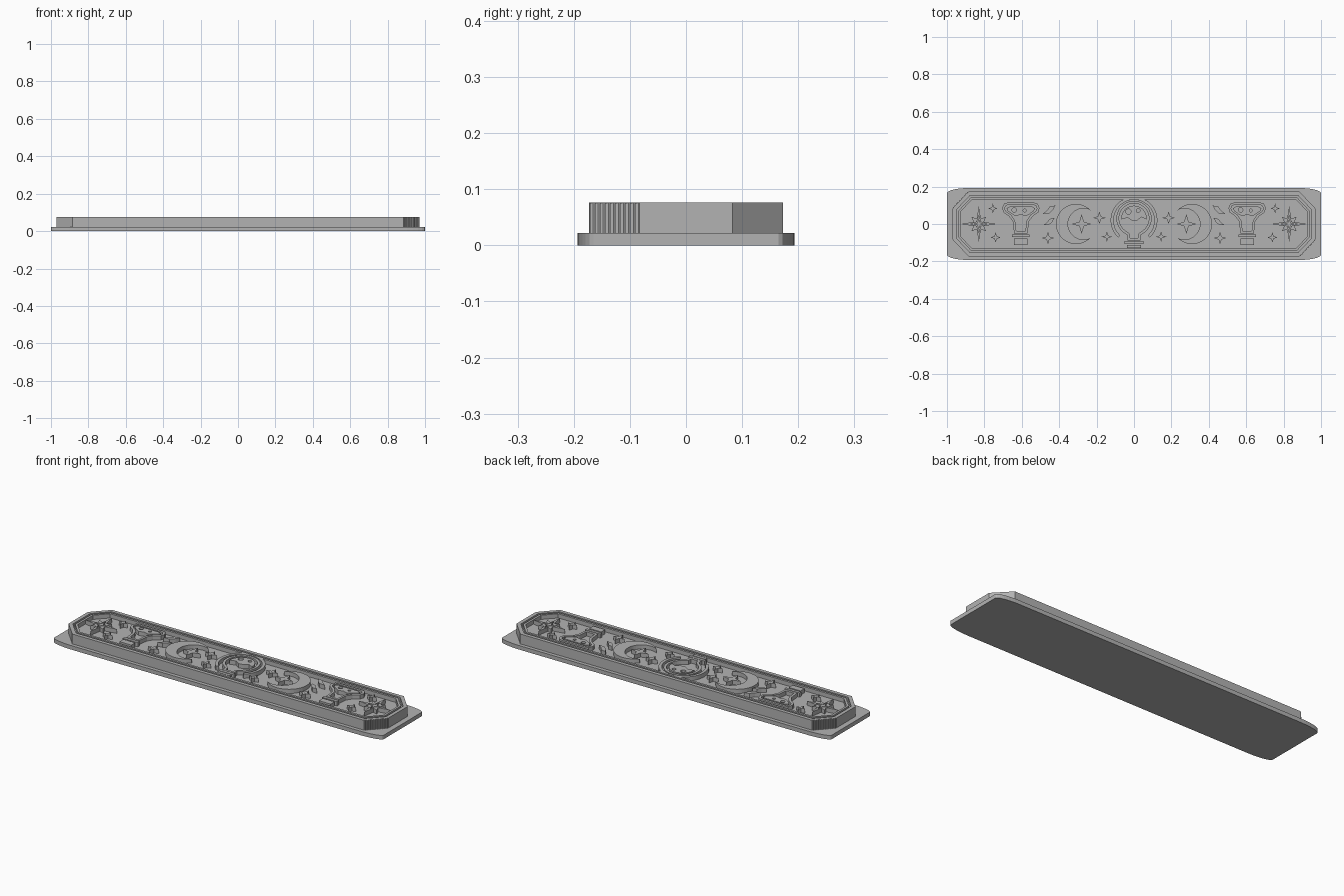
import bpy, bmesh
from math import sin, cos, pi, radians
from mathutils import Vector

cube = bpy.data.objects.get("Cube")
if cube:
    bpy.data.objects.remove(cube)

BASE, FLOOR, TOP = 0.022, 0.053, 0.076

grey = bpy.data.materials.new("plain grey")
grey.use_nodes = True
grey.diffuse_color = (0.45, 0.45, 0.45, 1)
grey.node_tree.nodes["Principled BSDF"].inputs["Base Color"].default_value = (0.45, 0.45, 0.45, 1)


def plate(name, loops, z0=FLOOR - 0.002, z1=TOP):
    """Extrude a flat outline; further loops are holes."""
    bm = bmesh.new()
    edges = []
    for loop in loops:
        verts = [bm.verts.new((x, y, z0)) for x, y in loop]
        edges += [bm.edges.new((v, verts[i - 1])) for i, v in enumerate(verts)]
    bmesh.ops.triangle_fill(bm, edges=edges, use_beauty=True)
    up = bmesh.ops.extrude_face_region(bm, geom=bm.faces[:])
    moved = [g for g in up["geom"] if isinstance(g, bmesh.types.BMVert)]
    bmesh.ops.translate(bm, verts=moved, vec=(0, 0, z1 - z0))
    bmesh.ops.recalc_face_normals(bm, faces=bm.faces[:])
    mesh = bpy.data.meshes.new(name)
    bm.to_mesh(mesh)
    bm.free()
    mesh.materials.append(grey)
    obj = bpy.data.objects.new(name, mesh)
    bpy.context.collection.objects.link(obj)
    return obj


def shift(points, cx, cy=0):
    return [(x + cx, y + cy) for x, y in points]


def mirror(half):
    """Complete a right-hand half outline, top to bottom."""
    return half + [(-x, y) for x, y in reversed(half) if x > 0]


def arc(r, a0, a1, n, cx=0, cy=0):
    return [(cx + r * cos(radians(a0 + (a1 - a0) * i / n)),
             cy + r * sin(radians(a0 + (a1 - a0) * i / n))) for i in range(n + 1)]


def circle(r, cx=0, cy=0, n=16):
    return arc(r, 0, 360, n, cx, cy)[:-1]


def inset(points, d):
    """Move a clockwise outline inwards by d."""
    out = []
    for i, p in enumerate(points):
        p = Vector(p)
        a = (p - Vector(points[i - 1])).normalized()
        b = (Vector(points[(i + 1) % len(points)]) - p).normalized()
        na, nb = Vector((a.y, -a.x)), Vector((b.y, -b.x))
        out.append(tuple(p + (na + nb) * (d / (1 + na.dot(nb)))))
    return out


def star(r, points=4, waist=0.33):
    return [((r if i % 2 == 0 else r * waist) * sin(i * pi / points),
             (r if i % 2 == 0 else r * waist) * cos(i * pi / points))
            for i in range(points * 2)]


def box(w, y0, y1):
    return [(w, y1), (w, y0), (-w, y0), (-w, y1)]


# Thin base with bowed corners
curve = [(0.87 + 0.13 * sin(t * pi / 12), 0.165 + 0.028 * cos(t * pi / 12)) for t in range(7)]
right_edge = curve + [(x, -y) for x, y in reversed(curve)]
plate("base_plate", [right_edge + [(-x, y) for x, y in reversed(right_edge)]], 0, BASE)

# Octagonal block and its stepped border
octagon = [(0.885, 0.173), (0.97, 0.083), (0.97, -0.083), (0.885, -0.173),
           (-0.885, -0.173), (-0.97, -0.083), (-0.97, 0.083), (-0.885, 0.173)]
plate("block", [octagon], BASE - 0.002, FLOOR)
plate("outer_rim", [octagon, inset(octagon, 0.02)])
plate("inner_rim", [inset(octagon, 0.031), inset(octagon, 0.043)])

# Fine ridges on two opposite bevelled corners
for s in (1, -1):
    for i in range(10):
        t = (i + 0.5) / 10
        x, y = 0.885 + 0.085 * t, -0.173 + 0.09 * t
        tri = [(x - 0.003, y - 0.003), (x + 0.003, y - 0.003), (x + 0.003, y + 0.003)]
        plate("corner_ridge", [[(s * a, s * b) for a, b in tri]], BASE - 0.002, TOP - 0.001)

flask = mirror([(0, 0.115), (0.07, 0.115), (0.09, 0.108), (0.1, 0.085), (0.093, 0.062),
                (0.062, 0.04), (0.043, 0.012), (0.036, -0.05)])
flask_liquid = mirror([(0, 0.093), (0.06, 0.093), (0.076, 0.084), (0.07, 0.07),
                       (0.045, 0.052), (0.028, 0.042), (0, 0.05)])

for s in (1, -1):
    # Compass stars at the ends
    long_short = [(0.095, 0), (0.03, 22), (0.055, 45), (0.03, 68)]
    compass = [(r * sin(radians(a + q * 90)), r * cos(radians(a + q * 90)))
               for q in range(4) for r, a in long_short]
    plate("compass_star", [shift(compass, s * 0.83), shift(star(0.045), s * 0.83)])
    plate("compass_centre", [shift(star(0.03), s * 0.83)])

    # Small flasks
    cx = s * 0.605
    plate("flask_outline", [shift(flask, cx), shift(inset(flask, 0.013), cx)])
    plate("flask_liquid", [shift(flask_liquid, cx), circle(0.012, cx - 0.035, 0.075),
                           circle(0.008, cx + 0.02, 0.072)])
    plate("flask_lip", [shift(box(0.046, -0.07, -0.055), cx)])
    plate("flask_stopper", [shift(box(0.036, -0.112, -0.078), cx)])

    # Crescent moons, open towards the middle
    horn = arc(0.107, 42, 318, 32)
    bite = arc(0.083, 298, 62, 26, 0.04, 0)
    plate("crescent_moon", [[(s * (-0.31 + x), y) for x, y in horn + bite]])
    plate("moon_star", [shift(star(0.052), s * -0.28)])

    # Leaf flecks between flask and moon
    for y, size in ((0.075, 1), (0.012, 0.85)):
        leaf = [(-0.035, -0.022), (0, -0.02), (0.022, 0), (0.035, 0.024), (0.005, 0.018), (-0.012, -0.004)]
        plate("leaf_fleck", [[(s * (-0.455 + a * size), y + b * size) for a, b in leaf]])

    # Scattered small stars
    for x, y, r in ((0.755, 0.083, 0.026), (0.74, -0.072, 0.028), (0.46, -0.075, 0.034),
                    (0.185, 0.033, 0.034), (0.145, -0.068, 0.028)):
        plate("small_star", [shift(star(r), s * x, y)])

    # Arcs hugging the central bottle
    outer = arc(0.125, 78, -48, 20, 0, 0.02)
    inner = arc(0.109, -48, 78, 20, 0, 0.02)
    plate("halo_arc", [[(s * x, y) for x, y in outer + inner]])

# Central round bottle
bottle = mirror(arc(0.094, 90, -50, 18, 0, 0.03) + [(0.036, -0.06), (0.034, -0.088)])
bottle[0] = (0, 0.124)
plate("bottle_outline", [bottle, inset(bottle, 0.014)])
liquid = arc(0.068, 185, -5, 18, 0, 0.03) + [(0.04, 0.037), (0.018, 0.02), (-0.008, 0.016), (-0.035, 0.034)]
plate("bottle_liquid", [liquid, circle(0.014, -0.03, 0.066), circle(0.01, 0.022, 0.072)])
plate("bottle_lip", [box(0.05, -0.106, -0.091)])
plate("bottle_stopper", [box(0.038, -0.127, -0.111)])
